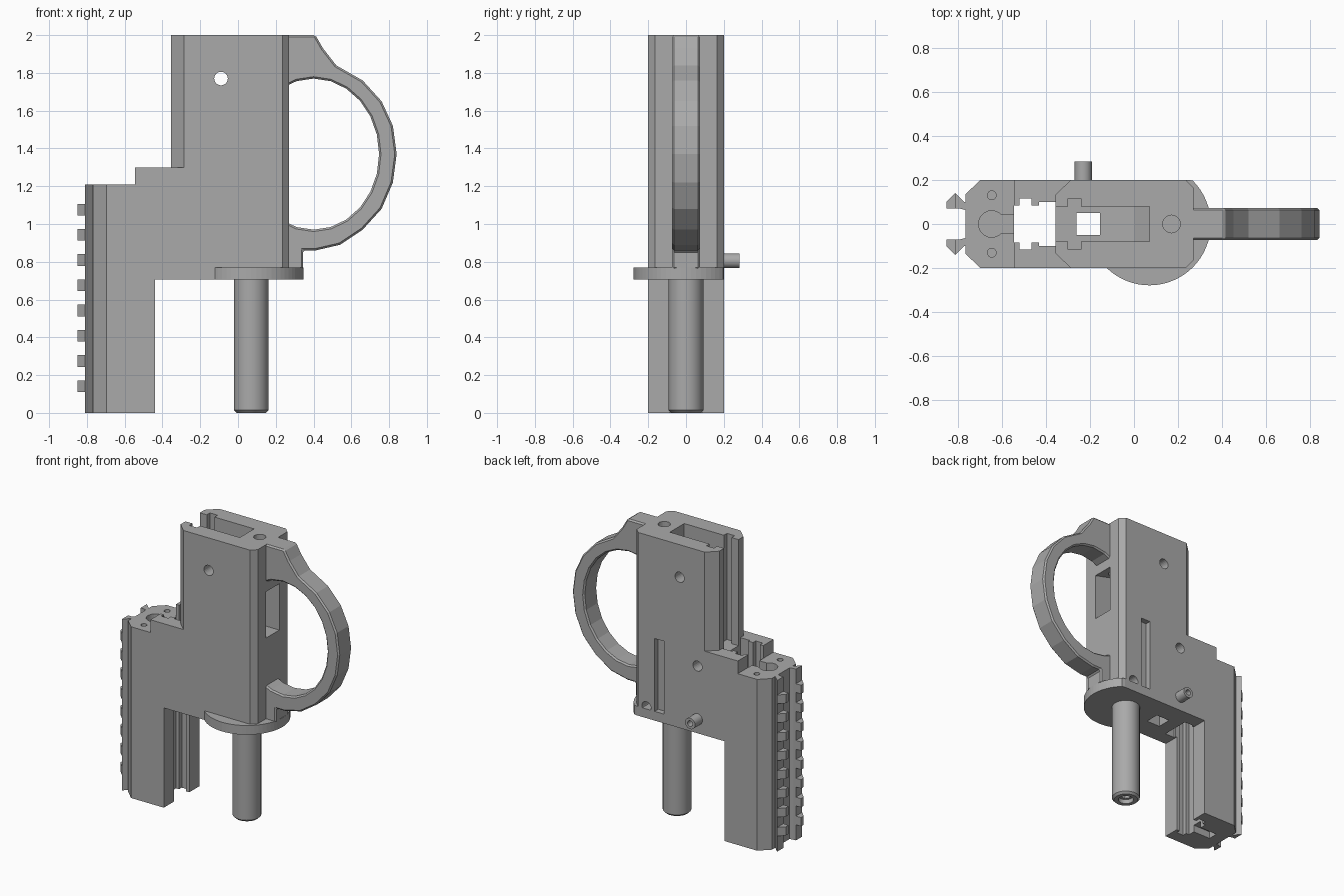
import bpy, bmesh
from math import cos, sin, pi
from mathutils import Vector

cube = bpy.data.objects.get("Cube")
if cube:
    bpy.data.objects.remove(cube, do_unlink=True)

grey = bpy.data.materials.new("matte_grey")
grey.use_nodes = True
grey.diffuse_color = (0.4, 0.4, 0.4, 1)
grey.node_tree.nodes["Principled BSDF"].inputs["Base Color"].default_value = (0.4, 0.4, 0.4, 1)


def prism(name, pts, axis, lo, hi):
    """Extrude a 2D outline: axis z takes (x, y), axis y takes (x, z)."""
    place = {"z": lambda a, b, t: (a, b, t), "y": lambda a, b, t: (a, t, b)}[axis]
    bm = bmesh.new()
    face = bm.faces.new([bm.verts.new(place(a, b, lo)) for a, b in pts])
    out = bmesh.ops.extrude_face_region(bm, geom=[face])
    moved = [g for g in out["geom"] if isinstance(g, bmesh.types.BMVert)]
    bmesh.ops.translate(bm, verts=moved, vec=Vector(place(0, 0, hi - lo)))
    bmesh.ops.recalc_face_normals(bm, faces=bm.faces)
    mesh = bpy.data.meshes.new(name)
    bm.to_mesh(mesh)
    bm.free()
    mesh.materials.append(grey)
    obj = bpy.data.objects.new(name, mesh)
    bpy.context.collection.objects.link(obj)
    return obj


def rect(x0, x1, y0, y1):
    return [(x0, y0), (x1, y0), (x1, y1), (x0, y1)]


def circle(cx, cy, rx, ry=None, n=24):
    ry = ry or rx
    return [(cx + rx * cos(2 * pi * i / n), cy + ry * sin(2 * pi * i / n)) for i in range(n)]


def mirror(half):
    """Close a half outline across y = 0."""
    return half + [(x, -y) for x, y in reversed(half)]


def bake(obj):
    graph = bpy.context.evaluated_depsgraph_get()
    mesh = bpy.data.meshes.new_from_object(obj.evaluated_get(graph))
    obj.modifiers.clear()
    obj.data = mesh


def cut(obj, pts, axis, lo, hi):
    cutter = prism("cutter", pts, axis, lo, hi)
    cutter.hide_render = True
    mod = obj.modifiers.new("cut", "BOOLEAN")
    mod.operation, mod.solver, mod.object = "DIFFERENCE", "EXACT", cutter
    bake(obj)
    bpy.data.objects.remove(cutter, do_unlink=True)


def bevel(obj, width):
    mod = obj.modifiers.new("bevel", "BEVEL")
    mod.width, mod.segments, mod.limit_method = width, 1, "ANGLE"
    mod.angle_limit = 0.8
    bake(obj)


def smooth(obj):
    bpy.ops.object.select_all(action="DESELECT")
    obj.select_set(True)
    bpy.context.view_layer.objects.active = obj
    bpy.ops.object.shade_smooth_by_angle(angle=0.5)


# Stepped main housing
body = prism("housing", [(-0.765, 0), (-0.44, 0), (-0.44, 0.705), (0.27, 0.705), (0.27, 2),
                         (-0.355, 2), (-0.355, 1.3), (-0.545, 1.3), (-0.545, 1.21),
                         (-0.765, 1.21)], "y", -0.2, 0.2)

# Chamfered vertical corners
for s in (-1, 1):
    cut(body, [(-0.785, s * 0.115), (-0.675, s * 0.22), (-0.785, s * 0.22)], "z", -0.1, 1.4)
    cut(body, [(-0.375, s * 0.115), (-0.265, s * 0.22), (-0.375, s * 0.22)], "z", 1.3, 2.1)
    cut(body, [(0.29, s * 0.145), (0.215, s * 0.22), (0.29, s * 0.22)], "z", 0.6, 2.1)

# Notched channel down the lower housing
cut(body, mirror([(-0.545, 0.085), (-0.52, 0.085), (-0.52, 0.115), (-0.465, 0.115),
                  (-0.465, 0.085), (-0.43, 0.085), (-0.43, 0.1), (-0.355, 0.1)]), "z", -0.1, 1.4)

# Keyhole bore beside the channel, and the slot under it
cut(body, circle(-0.645, 0, 0.06), "z", 0.12, 1.3)
cut(body, rect(-0.62, -0.53, -0.04, 0.04), "z", 0.12, 1.3)
cut(body, rect(-0.68, -0.53, -0.035, 0.035), "z", -0.1, 0.05)

# Upper channel with side notches and a rising floor
cut(body, [(-0.4, 1.25), (-0.155, 1.25), (0, 1.28), (0.07, 1.33), (0.07, 2.1), (-0.4, 2.1)],
    "y", -0.08, 0.08)
cut(body, rect(-0.3, -0.24, -0.115, 0.115), "z", 1.25, 2.1)
cut(body, rect(-0.26, -0.155, -0.05, 0.05), "z", 0.6, 1.4)

# Window inside the guard
cut(body, [(0.05, 1.34), (0.3, 1.34), (0.3, 1.66), (0.05, 1.72)], "y", -0.075, 0.075)

# Screw holes and the rear groove
cut(body, circle(0.17, 0, 0.04), "z", 1.6, 2.1)
for s in (-1, 1):
    cut(body, circle(-0.645, s * 0.13, 0.02, n=16), "z", 1.0, 1.3)
cut(body, circle(-0.09, 1.77, 0.036), "y", -0.3, 0.3)
cut(body, circle(-0.23, 1.18, 0.036), "y", 0.06, 0.3)
cut(body, circle(0.17, 0.785, 0.036), "y", 0.06, 0.3)
cut(body, rect(0.03, 0.105, 0.6, 1.285), "y", 0.16, 0.3)

# Two rail columns with eight teeth each
for s, side in ((-1, "front"), (1, "back")):
    base = [(-0.75, s * 0.06), (-0.79, s * 0.07), (-0.81, s * 0.07), (-0.81, s * 0.14),
            (-0.77, s * 0.1), (-0.75, s * 0.1)]
    prism(side + "_rail", base, "z", 0, 1.21)
    for i in range(8):
        z = 0.11 + i * 0.1336
        prism(f"{side}_rail_tooth_{i + 1}",
              [(-0.8, s * 0.07), (-0.85, s * 0.07), (-0.85, s * 0.1), (-0.81, s * 0.14),
               (-0.8, s * 0.13)], "z", z, z + 0.062)

# Round flange, flat at the back
prism("flange", [(max(x, -0.13), min(y, 0.2)) for x, y in circle(0.07, 0, 0.278, n=64)],
      "z", 0.705, 0.77)

# Post with a socket in its end
post = prism("post", circle(0.07, 0, 0.092, n=32), "z", 0, 0.72)
bevel(post, 0.014)
cut(post, circle(0.07, 0, 0.05, n=24), "z", -0.1, 0.03)
cut(post, circle(0.07, 0, 0.035, n=6), "z", -0.1, 0.15)
smooth(post)

# Hollow side pin
pin = prism("side_pin", circle(-0.23, 0.805, 0.039), "y", 0.15, 0.283)
cut(pin, circle(-0.23, 0.805, 0.02, n=16), "y", 0.2, 0.4)
smooth(pin)

# Finger guard loop
guard = prism("guard", [(0.25, 2), (0.41, 2), (0.45, 1.93), (0.52, 1.84), (0.66, 1.76),
                        (0.76, 1.65), (0.82, 1.52), (0.84, 1.37), (0.82, 1.22), (0.76, 1.08),
                        (0.66, 0.97), (0.54, 0.89), (0.41, 0.86), (0.345, 0.86),
                        (0.345, 0.76), (0.25, 0.76)], "y", -0.073, 0.073)
cut(guard, circle(0.4, 1.37, 0.347, 0.4, n=24), "y", -0.2, 0.2)
bevel(guard, 0.01)
